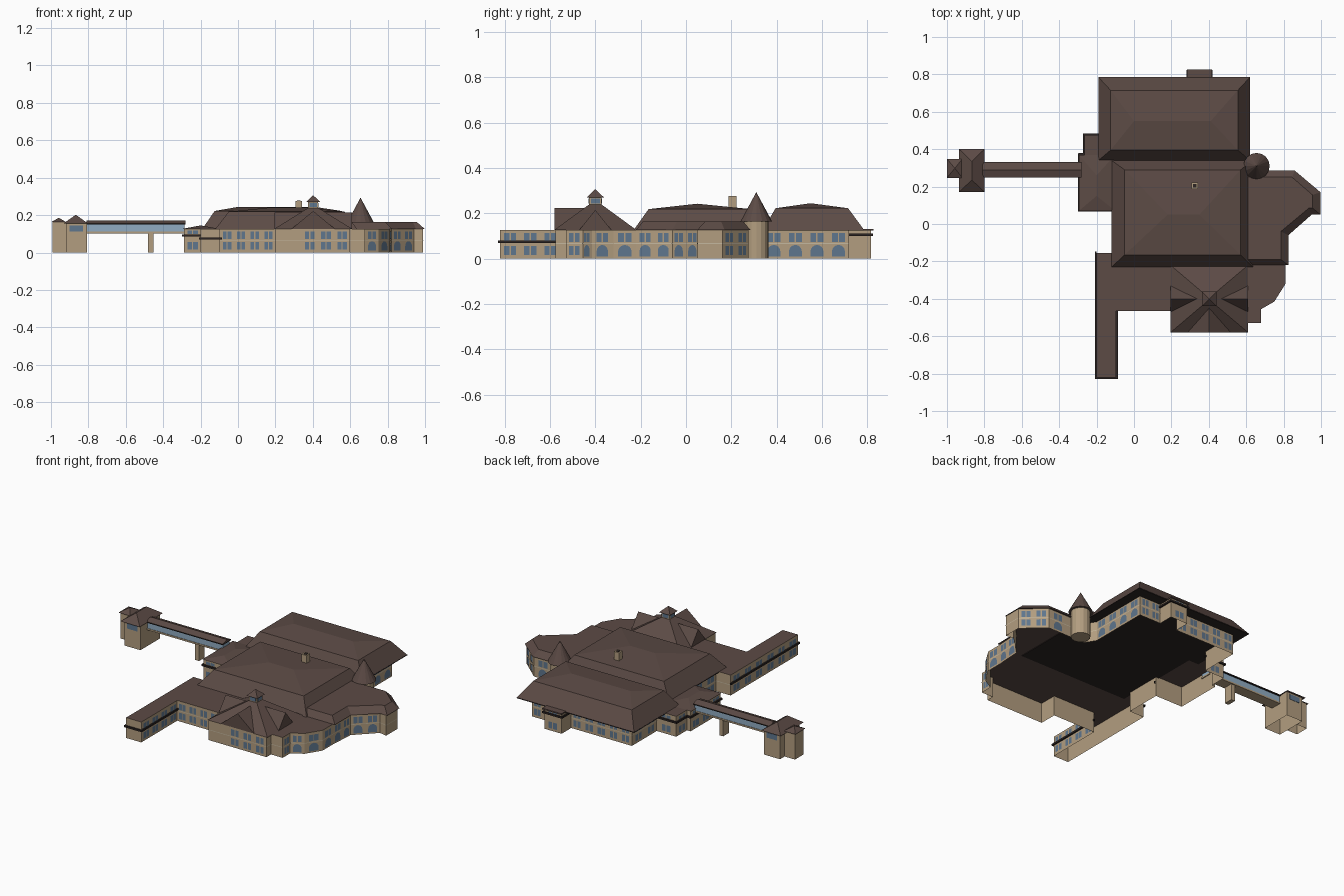
import bpy, bmesh, math
from mathutils import Vector

cube = bpy.data.objects.get("Cube")
if cube:
    bpy.data.objects.remove(cube, do_unlink=True)


def material(name, rgb):
    m = bpy.data.materials.new(name)
    m.use_nodes = True
    m.diffuse_color = (*rgb, 1)
    m.node_tree.nodes["Principled BSDF"].inputs["Base Color"].default_value = (*rgb, 1)
    return m


BEIGE = material("beige stone", (0.45, 0.34, 0.215))
BROWN = material("brown roof", (0.107, 0.07, 0.06))
BLUE = material("blue glass", (0.114, 0.181, 0.27))
PALE = material("pale bridge glass", (0.28, 0.41, 0.54))
DARK = material("dark trim", (0.025, 0.018, 0.017))
CREAM = material("cream stripe", (0.56, 0.48, 0.35))


def finish(name, bm, mats, normals=True):
    bmesh.ops.remove_doubles(bm, verts=bm.verts, dist=1e-5)
    if normals:
        bmesh.ops.recalc_face_normals(bm, faces=bm.faces)
    me = bpy.data.meshes.new(name)
    bm.to_mesh(me)
    bm.free()
    for m in mats:
        me.materials.append(m)
    ob = bpy.data.objects.new(name, me)
    bpy.context.collection.objects.link(ob)
    return ob


def loft(name, rings, mat, bottom=True, top=None):
    """Skin stacked rings of (x, y, z) points and cap the ends."""
    bm = bmesh.new()
    rows = [[bm.verts.new(p) for p in ring] for ring in rings]
    n = len(rows[0])
    for low, high in zip(rows, rows[1:]):
        for i in range(n):
            j = (i + 1) % n
            bm.faces.new((low[i], low[j], high[j], high[i]))
    bm.faces.new(rows[-1]).material_index = 1 if top else 0
    if bottom:
        bm.faces.new(rows[0][::-1])
    return finish(name, bm, [mat] + ([top] if top else []))


def rect(x0, x1, y0, y1, z):
    return [(x0, y0, z), (x1, y0, z), (x1, y1, z), (x0, y1, z)]


def box(name, x0, x1, y0, y1, z0, z1, mat, **kw):
    return loft(name, [rect(x0, x1, y0, y1, z0), rect(x0, x1, y0, y1, z1)], mat, **kw)


def square(x, y, r, z):
    return rect(x - r, x + r, y - r, y + r, z)


def cone(name, x, y, z0, z1, r0, r1, mat):
    bm = bmesh.new()
    bmesh.ops.create_cone(bm, cap_ends=True, segments=16, radius1=r0, radius2=r1, depth=z1 - z0)
    ob = finish(name, bm, [mat])
    ob.location = (x, y, (z0 + z1) / 2)


# Walls: outline corner, then windows and style of the wall leading to the next corner
EAVE = 0.127
outline = [
    (-.2, -.82, 0, "wing"), (-.095, -.82, 4, "wing"), (-.095, -.465, 4, "plain"),
    (.2, -.465, 0, "plain"), (.2, -.575, 0, "plain"), (.34, -.575, 3, "plain"),
    (.6, -.575, 0, "plain"), (.6, -.53, 0, "plain"), (.68, -.53, 1, "plain"),
    (.68, -.455, 1, "arch"), (.75, -.415, 1, "arch"), (.81, -.32, 1, "arch"),
    (.81, -.22, 2, "arch"), (.82, -.06, 2, "arch"), (.94, .06, 0, "plain"),
    (.99, .05, 0, "plain"), (.99, .16, 2, "plain"), (.86, .275, 2, "arch"),
    (.6, .275, 0, "plain"), (.56, .34, 4, "arch"), (.56, .72, 2, "plain"),
    (.41, .72, 0, "porch"), (.41, .815, 1, "porch"), (.29, .815, 0, "porch"),
    (.29, .72, 5, "plain"), (-.13, .72, 2, "plain"), (-.13, .475, 1, "west"),
    (-.265, .475, 1, "west"), (-.265, .37, 0, "west"), (-.29, .37, 3, "west"),
    (-.29, .075, 2, "west"), (-.1, .075, 2, "plain"), (-.1, -.155, 0, "plain"),
    (-.2, -.155, 6, "wing"),
]
loft("main_walls", [[(x, y, z) for x, y, _, _ in outline] for z in (0, EAVE)],
     BEIGE, bottom=False, top=BROWN)

# Windows, stripes and ledges laid along each wall
glass, stripe, ledge = bmesh.new(), bmesh.new(), bmesh.new()


def plate(bm, a, along, out, shape, off):
    bm.faces.new([bm.verts.new(a + along * s + out * off + Vector((0, 0, z))) for s, z in shape])


def strip(s0, s1, z0, z1):
    return [(s0, z0), (s1, z0), (s1, z1), (s0, z1)]


ledge_height = {"wing": .074, "west": .09, "porch": .104}
for (x, y, count, style), nxt in zip(outline, outline[1:] + outline[:1]):
    a, b = Vector((x, y, 0)), Vector((nxt[0], nxt[1], 0))
    length = (b - a).length
    along = (b - a).normalized()
    out = Vector((along.y, -along.x, 0))
    if style in ledge_height:
        z = ledge_height[style]
        for lo, hi, flip in ((z - .005, z + .006, 1),):
            pts = [a + along * s + out * o + Vector((0, 0, h))
                   for h in (lo, hi) for s, o in ((-.008, 0), (length + .008, 0),
                                                  (length + .008, .009), (-.008, .009))]
            v = [ledge.verts.new(p) for p in pts]
            for f in ((0, 1, 2, 3), (4, 5, 6, 7), (2, 3, 7, 6), (0, 3, 7, 4), (1, 2, 6, 5)):
                ledge.faces.new([v[i] for i in f])
    else:
        plate(stripe, a, along, out, strip(0, length, .064, .068), .002)
    for i in range(count):
        mid = length * (i + .5) / count
        half = min(.03, .3 * length / count)
        lower_top = .056
        upper = (.1, .118) if style in ("west", "porch") else (.08 if style == "wing" else .073, .112)
        panes = [(mid - half, mid + half)]
        if half > .022:
            panes = [(mid - half, mid - .003), (mid + .003, mid + half)]
        for s0, s1 in panes:
            plate(glass, a, along, out, strip(s0, s1, *upper), .003)
            if style != "arch":
                plate(glass, a, along, out, strip(s0, s1, .016, lower_top), .003)
        if style == "arch":
            spring = .06 - half
            shape = [(mid - half, .01), (mid + half, .01)]
            shape += [(mid + half * math.cos(t * math.pi / 8), spring + half * math.sin(t * math.pi / 8))
                      for t in range(9)]
            plate(glass, a, along, out, shape, .003)
finish("windows", glass, [BLUE], normals=False)
finish("wall_stripes", stripe, [CREAM], normals=False)
finish("ledges", ledge, [DARK])

# Two large double-pitched roofs with thin dark eaves
loft("rear_roof", [rect(-.19, .62, .34, .785, EAVE), rect(-.125, .555, .395, .715, .222),
                   rect(0, .41, .55, .55, .244)], BROWN)
loft("main_roof", [rect(-.12, .635, -.23, .34, EAVE), rect(-.05, .57, -.165, .29, .218),
                   rect(.18, .35, .05, .05, .242)], BROWN)
box("rear_eave", -.191, .621, .34, .786, EAVE - .004, EAVE, DARK)
box("main_eave", -.121, .636, -.231, .34, EAVE - .004, EAVE, DARK)
box("chimney", .307, .343, .187, .223, .2, .275, BEIGE)
box("chimney_flue", .315, .335, .195, .215, .27, .277, DARK)

# East wing roof with a bevelled edge
rim = [(.6, .285), (.86, .285), (.997, .17), (.997, .05), (.95, .05), (.825, -.06), (.825, -.22), (.6, -.22)]
crown = [(.6, .25), (.845, .25), (.955, .155), (.955, .085), (.935, .085), (.785, -.04), (.785, -.19), (.6, -.19)]
loft("east_wing_roof", [[(x, y, EAVE) for x, y in rim], [(x, y, .164) for x, y in crown]], BROWN)

# Round turret
cone("turret_body", .655, .31, 0, .165, .055, .055, BEIGE)
cone("turret_roof", .655, .31, .163, .293, .07, 0, BROWN)

# Front pavilion roof: pyramid, three gables and a cupola
CX, CY = .402, -.4
loft("pavilion_roof", [rect(.195, .61, -.58, -.22, EAVE), square(CX, CY, .028, .238)], BROWN)


def gable(name, direction, reach, half, peak):
    d = Vector(direction)
    side = Vector((-d.y, d.x, 0))
    rings = []
    for r in (0, reach):
        c = Vector((CX, CY, EAVE)) + d * r
        rings.append([c - side * half, c + side * half, c + Vector((0, 0, peak - EAVE))])
    loft(name, rings, BROWN)


gable("front_gable", (0, -1, 0), .18, .115, .222)
gable("left_gable", (1, 0, 0), .208, .07, .215)
gable("right_gable", (-1, 0, 0), .207, .07, .215)
loft("cupola_body", [square(CX, CY, .027, z) for z in (.21, .272)], BEIGE)
for name, sx, sy in (("cupola_glass_x", .029, .02), ("cupola_glass_y", .02, .029)):
    box(name, CX - sx, CX + sx, CY - sy, CY + sy, .243, .266, BLUE)
loft("cupola_roof", [square(CX, CY, .038, .27), square(CX, CY, 0, .306)], BROWN)

# Small west roof and rear porch roof
loft("west_roof", [rect(-.295, -.1, .07, .37, EAVE), rect(-.2, -.2, .15, .26, .145)], BROWN)
box("porch_roof", .283, .417, .7, .826, EAVE - .004, EAVE + .004, BROWN)

# Covered footbridge
box("bridge_deck", -.81, -.285, .255, .325, .102, .112, BEIGE)
box("bridge_glass", -.81, -.285, .258, .322, .112, .153, PALE)
box("bridge_eave", -.81, -.28, .249, .331, .15, .156, DARK)
loft("bridge_roof", [rect(-.81, -.28, .25, .33, .156), rect(-.81, -.28, .29, .29, .17)], BROWN)
box("bridge_pier", -.48, -.453, .262, .318, 0, .104, BEIGE)

# Far gatehouse with two hipped roofs
box("gatehouse", -.92, -.808, .19, .385, 0, .158, BEIGE, bottom=False)
box("gatehouse_annex", -.992, -.92, .255, .34, 0, .163, BEIGE, bottom=False)
loft("gatehouse_roof", [rect(-.935, -.8, .172, .4, .154), rect(-.867, -.867, .235, .335, .202)], BROWN)
loft("annex_roof", [rect(-1, -.918, .247, .348, .162), square(-.958, .298, 0, .186)], BROWN)
for name, y in (("gatehouse_front_window", .188), ("gatehouse_rear_window", .383)):
    box(name, -.9, -.828, y, y + .004, .112, .145, BLUE)
